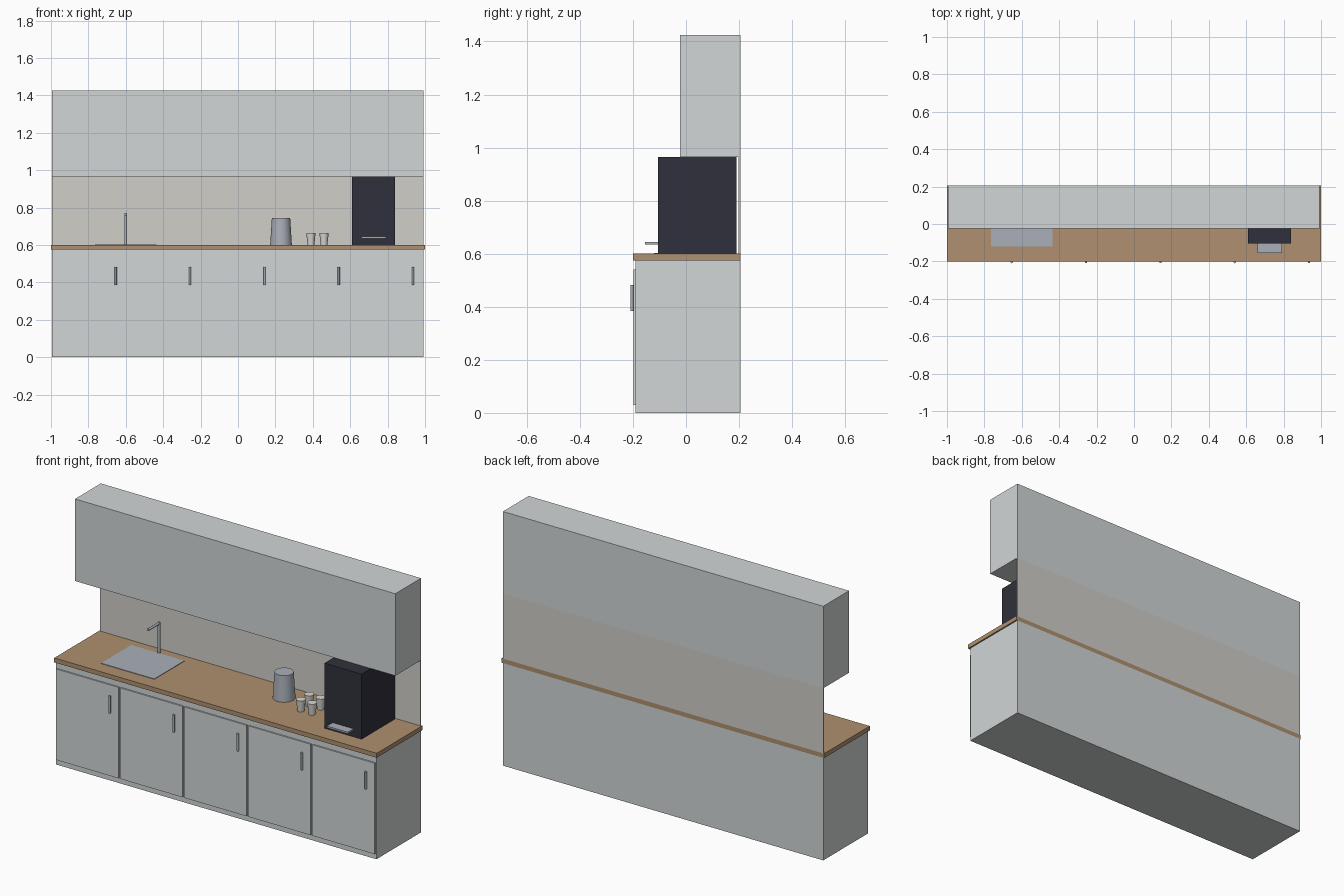
import bpy
import math

cube = bpy.data.objects.get("Cube")
if cube:
    bpy.data.objects.remove(cube, do_unlink=True)


def material(name, rgb, metallic=0.0):
    mat = bpy.data.materials.new(name)
    mat.use_nodes = True
    mat.diffuse_color = (*rgb, 1)
    shader = mat.node_tree.nodes["Principled BSDF"]
    shader.inputs["Base Color"].default_value = (*rgb, 1)
    shader.inputs["Metallic"].default_value = metallic
    return mat


painted = material("painted_panel", (0.64, 0.67, 0.68))
tile = material("warm_tile", (0.64, 0.62, 0.58))
wood = material("wood", (0.43, 0.28, 0.16))
steel = material("steel", (0.40, 0.43, 0.48))
dark = material("dark_casing", (0.03, 0.03, 0.045))
china = material("china", (0.7, 0.69, 0.66))


def box(name, x, y, z, mat):
    """Box spanning the given (low, high) range on each axis."""
    centre = [(a + b) / 2 for a, b in (x, y, z)]
    bpy.ops.mesh.primitive_cube_add(size=1, location=centre)
    obj = bpy.context.object
    obj.name = name
    obj.scale = [b - a for a, b in (x, y, z)]
    bpy.ops.object.transform_apply(location=False, rotation=False, scale=True)
    obj.data.materials.append(mat)
    return obj


def tapered(name, base, height, low, high, mat, sides=32, tilt=0.0):
    """Round part rising from its base centre; tilt turns it about x."""
    x, y, z = base
    centre = (x, y - math.sin(tilt) * height / 2, z + math.cos(tilt) * height / 2)
    bpy.ops.mesh.primitive_cone_add(vertices=sides, radius1=low, radius2=high,
                                    depth=height, location=centre,
                                    rotation=(tilt, 0, 0))
    obj = bpy.context.object
    obj.name = name
    obj.data.materials.append(mat)
    bpy.ops.object.shade_smooth_by_angle(angle=math.radians(40))
    return obj


LEFT, RIGHT, BACK = -0.995, 0.992, 0.205
COUNTER, SHELF = 0.60, 0.965

# Cabinets, worktop and splashback
box("base_cabinet", (LEFT, RIGHT), (-0.19, BACK), (0, 0.575), painted)
box("worktop", (-1, 1), (-0.2, BACK), (0.575, COUNTER), wood)
box("splashback", (LEFT, RIGHT), (0.198, BACK), (COUNTER, SHELF), tile)
box("wall_cabinet", (LEFT, RIGHT), (-0.023, BACK), (SHELF, 1.425), painted)

# Doors with bar handles
count = 5
pitch = (RIGHT - LEFT) / count
for i in range(count):
    start = LEFT + i * pitch
    end = start + pitch
    box(f"door_{i + 1}", (start + 0.006, end - 0.006), (-0.198, -0.19),
        (0.03, 0.54), painted)
    tapered(f"door_handle_{i + 1}", (end - 0.056, -0.204, 0.385), 0.097,
            0.006, 0.006, steel, sides=16)

# Sink and tap
box("sink", (-0.765, -0.435), (-0.12, 0.147), (COUNTER, 0.603), steel)
tapered("tap_post", (-0.6, 0.157, COUNTER), 0.172, 0.007, 0.007, steel, 16)
tapered("tap_spout", (-0.6, 0.16, 0.765), 0.1, 0.007, 0.007, steel, 16,
        tilt=math.pi / 2)

# Kettle
tapered("kettle", (0.23, 0.08, COUNTER), 0.145, 0.058, 0.049, steel)

# Two by two group of cups
for row, y in enumerate((0, 0.075)):
    for column, x in enumerate((0.39, 0.46)):
        tapered(f"cup_{row * 2 + column + 1}", (x, y, COUNTER), 0.065,
                0.018, 0.025, china, 24)

# Coffee machine
box("coffee_machine", (0.61, 0.84), (-0.105, 0.19), (COUNTER, SHELF), dark)
box("drip_tray", (0.66, 0.79), (-0.155, -0.1), (0.635, 0.645), steel)
